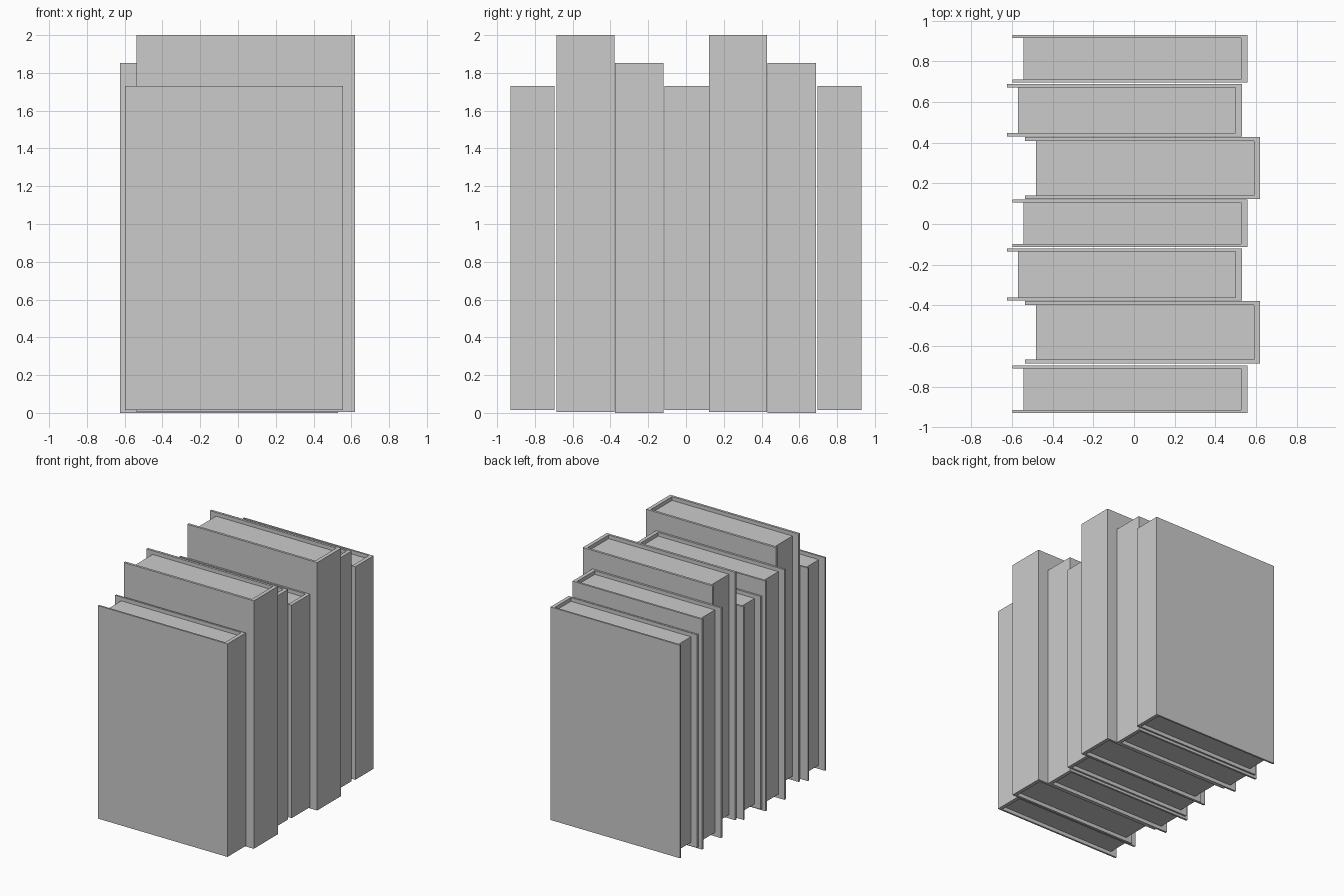
import bpy, bmesh

if "Cube" in bpy.data.objects:
    bpy.data.objects.remove(bpy.data.objects["Cube"])


def prism(name, outline, z0, z1):
    """Extrude an x/y outline straight up from z0 to z1."""
    bm = bmesh.new()
    face = bm.faces.new([bm.verts.new((x, y, z0)) for x, y in outline])
    top = bmesh.ops.extrude_face_region(bm, geom=[face])["geom"]
    verts = [v for v in top if isinstance(v, bmesh.types.BMVert)]
    bmesh.ops.translate(bm, verts=verts, vec=(0, 0, z1 - z0))
    bmesh.ops.recalc_face_normals(bm, faces=bm.faces)
    mesh = bpy.data.meshes.new(name)
    bm.to_mesh(mesh)
    bm.free()
    obj = bpy.data.objects.new(name, mesh)
    bpy.context.collection.objects.link(obj)
    return obj


def book(name, yc, width, x0, x1, z0, z1):
    board = width * 0.063      # cover board thickness
    spine = 0.03
    lip = 0.03                 # pages set back at top and bottom
    ya, yb = yc - width / 2, yc + width / 2
    ia, ib = ya + board, yb - board
    xs = x1 - spine
    # U-shaped cover: two boards and a spine facing +x
    prism(name + "_cover", [(x0, ya), (x1, ya), (x1, yb), (x0, yb),
                            (x0, ib), (xs, ib), (xs, ia), (x0, ia)], z0, z1)
    # Page block
    xp = x0 + 0.055
    prism(name + "_pages", [(xp, ia), (xs, ia), (xs, ib), (xp, ib)],
          z0 + lip, z1 - lip)


# Size: thickness, open edge x, spine x, bottom z, top z
small = (0.233, -0.597, 0.557, 0.015, 1.73)
large = (0.306, -0.537, 0.62, 0.004, 2.0)
medium = (0.257, -0.625, 0.53, 0.0, 1.853)

# Row of books from front to back
row = [("small", -0.813, small), ("large", -0.532, large),
       ("medium", -0.248, medium), ("small", 0.004, small),
       ("large", 0.275, large), ("medium", 0.559, medium),
       ("small", 0.813, small)]
for i, (kind, yc, size) in enumerate(row, 1):
    book(f"{kind}_book_{i}", yc, *size)
